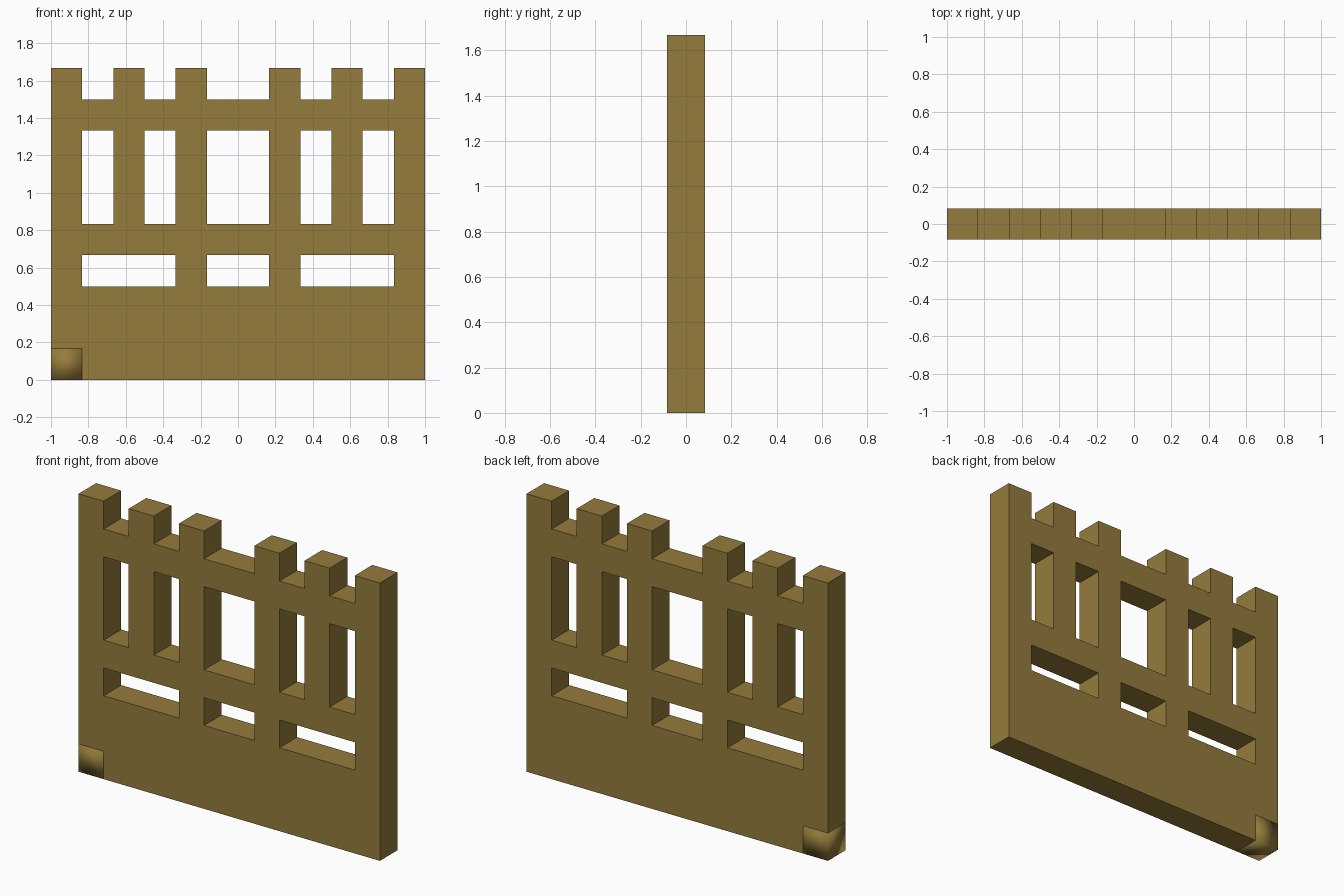
import bpy
import bmesh

if "Cube" in bpy.data.objects:
    bpy.data.objects.remove(bpy.data.objects["Cube"])

U = 1 / 6  # block size: the gate is 12 blocks wide and 10 high

wood = bpy.data.materials.new("wood")
wood.diffuse_color = (0.30, 0.20, 0.045, 1)
wood.use_nodes = True
wood.node_tree.nodes["Principled BSDF"].inputs["Base Color"].default_value = wood.diffuse_color


def finish(name, bm):
    bmesh.ops.recalc_face_normals(bm, faces=bm.faces)
    mesh = bpy.data.meshes.new(name)
    bm.to_mesh(mesh)
    bm.free()
    mesh.materials.append(wood)
    obj = bpy.data.objects.new(name, mesh)
    bpy.context.collection.objects.link(obj)
    return obj


def bar(x0, x1, z0, z1):
    return {(x, z) for x in range(x0, x1) for z in range(z0, z1)}


# Base panel and two full-width rails
cells = bar(-6, 6, 0, 3) | bar(-6, 6, 4, 5) | bar(-6, 6, 8, 9)

# Mirrored inner posts, upper pickets and outer posts
for x, bottom in ((1, 3), (3, 5), (5, 3)):
    cells |= bar(x, x + 1, bottom, 10) | bar(-x - 1, -x, bottom, 10)

# The corner block is a separate, smooth-shaded part
cells.discard((-6, 0))

# Gate: fill the silhouette, weld it, extrude through the thickness
bm = bmesh.new()
for x, z in sorted(cells):
    corners = ((x, z), (x + 1, z), (x + 1, z + 1), (x, z + 1))
    bm.faces.new([bm.verts.new((a * U, -U / 2, b * U)) for a, b in corners])
bmesh.ops.remove_doubles(bm, verts=bm.verts, dist=0.001)
ext = bmesh.ops.extrude_face_region(bm, geom=bm.faces[:], use_keep_orig=True)
moved = [g for g in ext["geom"] if isinstance(g, bmesh.types.BMVert)]
bmesh.ops.translate(bm, verts=moved, vec=(0, U, 0))
bmesh.ops.dissolve_limit(bm, angle_limit=0.02, verts=bm.verts, edges=bm.edges)
finish("gate_frame", bm)

# Smooth-shaded corner block
bm = bmesh.new()
bmesh.ops.create_cube(bm, size=U)
bmesh.ops.translate(bm, verts=bm.verts, vec=(-5.5 * U, 0, U / 2))
for f in bm.faces:
    f.smooth = True
finish("corner_block", bm)
